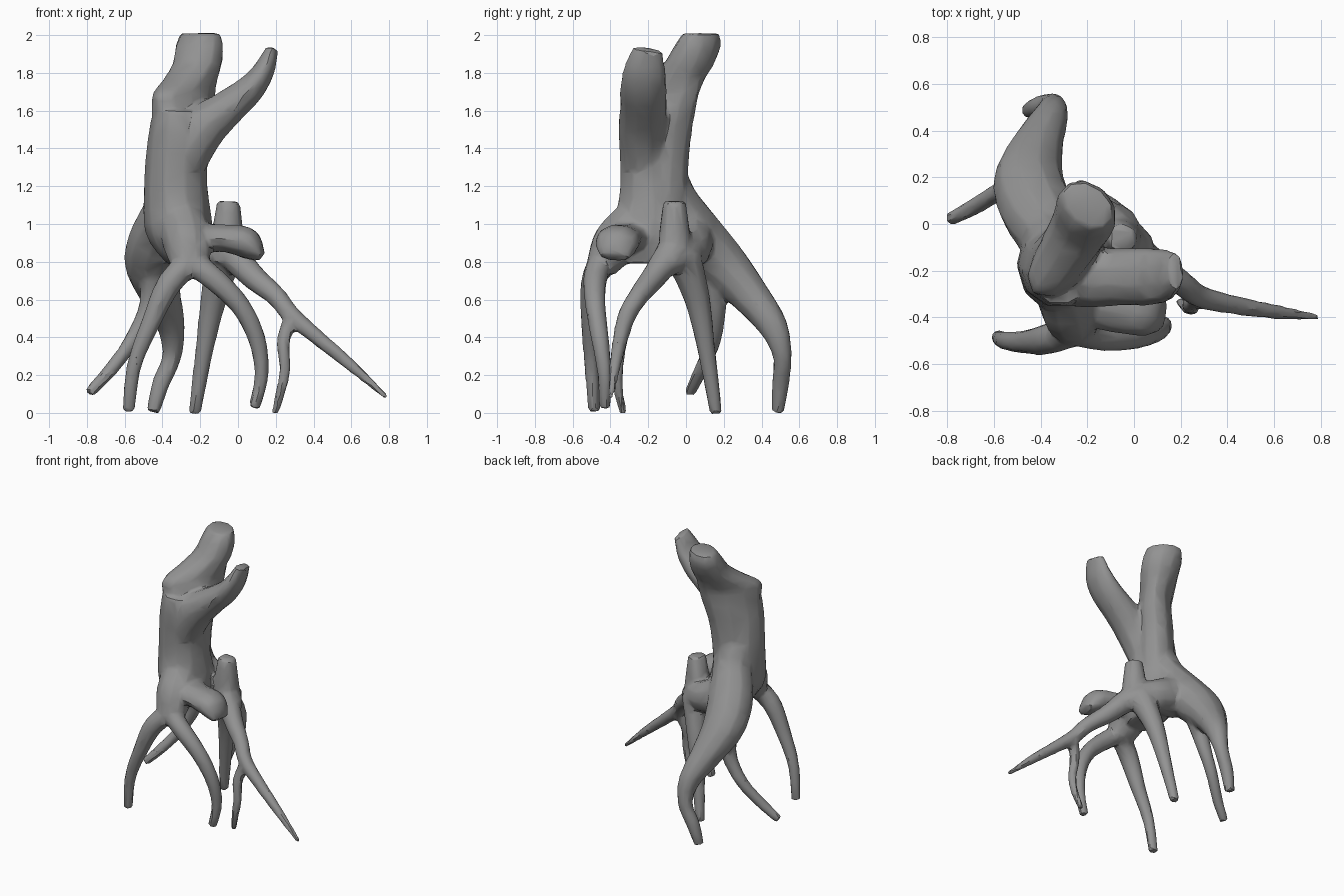
import bpy, bmesh, math
from mathutils import Vector

cube = bpy.data.objects.get("Cube")
if cube:
    bpy.data.objects.remove(cube, do_unlink=True)

wood = bpy.data.materials.new("weathered_grey_wood")
wood.use_nodes = True
GREY = (0.29, 0.29, 0.29, 1)
wood.diffuse_color = GREY
wood.node_tree.nodes["Principled BSDF"].inputs["Base Color"].default_value = GREY

bm = bmesh.new()
SIDES = 10


def spline(a, b, c, d, t):
    """Smooth curve through b and c, applied to each number of a station."""
    return [0.5 * (2 * q + (r - p) * t + (2 * p - 5 * q + 4 * r - s) * t * t
                   + (3 * q - p - 3 * r + s) * t ** 3) for p, q, r, s in zip(a, b, c, d)]


def limb(stations, wide=(1, 0, 0), level=False, steps=4):
    """Loft a closed limb; a station is x, y, z, half width, optional half depth.
    Rings stand across the path, or lie flat when level is set."""
    st = [s if len(s) == 5 else (*s, s[3]) for s in stations]
    st = [st[0]] + st + [st[-1]]
    path = [spline(*st[i:i + 4], k / steps) for i in range(len(st) - 3) for k in range(steps)]
    path.append(st[-1])
    rings = []
    for i, s in enumerate(path):
        ahead, behind = path[min(i + 1, len(path) - 1)], path[max(i - 1, 0)]
        along = Vector((0, 0, 1)) if level else (Vector(ahead[:3]) - Vector(behind[:3])).normalized()
        u = Vector(wide)
        u = (u - along * u.dot(along)).normalized()
        v = along.cross(u)
        ring = []
        for k in range(SIDES):
            a = math.tau * k / SIDES
            ring.append(bm.verts.new(Vector(s[:3]) + u * s[3] * math.cos(a) + v * s[4] * math.sin(a)))
        rings.append(ring)
    for lo, hi in zip(rings, rings[1:]):
        for k in range(SIDES):
            n = (k + 1) % SIDES
            bm.faces.new((lo[k], lo[n], hi[n], hi[k]))
    bm.faces.new(rings[0][::-1])
    bm.faces.new(rings[-1])


# Trunk
limb([(-.27, -.2, .79, .11, .15), (-.31, -.17, .95, .18, .22), (-.33, -.18, 1.2, .17, .175),
      (-.32, -.2, 1.45, .16, .16), (-.32, -.21, 1.6, .13, .14)], level=True)
# Rear broken trunk, a flattened blade rising from a low front lip
limb([(-.32, -.14, 1.1, .16, .14), (-.32, -.145, 1.28, .175, .13), (-.31, -.14, 1.45, .19, .13),
      (-.29, -.13, 1.6, .215, .125), (-.285, -.115, 1.69, .225, .115), (-.25, -.05, 1.77, .17, .125),
      (-.215, .015, 1.85, .135, .135), (-.205, .06, 1.94, .115, .14), (-.2, .08, 2.01, .085, .12)],
     wide=(.63, .77, 0), level=True)
# Front branch, wide from front to back
limb([(-.31, -.22, 1.3, .12, .13), (-.2, -.23, 1.49, .13, .13), (-.06, -.225, 1.61, .125, .1),
      (.06, -.225, 1.71, .125, .08), (.135, -.22, 1.81, .115, .06), (.18, -.2, 1.925, .08, .035)],
     wide=(0, 1, 0))
# Rear root
limb([(-.33, -.12, 1.25, .13), (-.35, -.06, 1.1, .14), (-.42, .07, .92, .16, .15),
      (-.45, .2, .78, .15, .135), (-.41, .34, .62, .11, .105), (-.355, .46, .46, .075, .08),
      (-.35, .51, .3, .052), (-.41, .5, .15, .047), (-.45, .485, .005, .035)])
# Thin rear root
limb([(-.44, .13, .8, .09), (-.47, .16, .57, .055), (-.57, .14, .37, .042),
      (-.69, .07, .21, .037), (-.79, .02, .105, .03)], wide=(0, 1, 0))
# Front buttress and its two roots
limb([(-.3, -.25, 1.02, .13), (-.27, -.37, .9, .13), (-.25, -.45, .77, .1, .085)])
limb([(-.22, -.44, .82, .07), (-.36, -.49, .69, .068), (-.46, -.505, .48, .052),
      (-.55, -.5, .25, .04), (-.58, -.485, .005, .033)], wide=(0, 1, 0))
limb([(-.28, -.44, .82, .07), (-.14, -.48, .72, .065), (.01, -.48, .57, .055),
      (.1, -.455, .39, .048), (.125, -.43, .2, .038), (.085, -.43, .025, .032)], wide=(0, 1, 0))
# Side stub with a slanting broken end
limb([(-.28, -.28, .92, .13, .1), (-.1, -.34, .925, .12, .075), (.02, -.36, .91, .12, .085),
      (.07, -.37, .875, .11, .075), (.12, -.38, .825, .08, .03)], wide=(0, 1, 0))
# Side buttress and upright stump
limb([(-.35, 0, .93, .15), (-.18, .02, .87, .115), (-.05, -.05, .84, .09), (.03, -.11, .78, .075)],
     wide=(0, 1, 0))
limb([(-.06, -.05, .8, .1), (-.055, -.06, .95, .085), (-.05, -.06, 1.12, .062)])
# Long side root and its offshoot
limb([(-.05, -.07, .86, .085), (.08, -.17, .72, .068), (.2, -.25, .62, .055), (.28, -.31, .52, .05),
      (.42, -.345, .4, .042), (.6, -.375, .25, .032), (.79, -.4, .08, .015)], wide=(0, 1, 0))
limb([(.29, -.31, .52, .042), (.24, -.345, .38, .036), (.25, -.36, .24, .03),
      (.23, -.36, .13, .027), (.195, -.33, -.005, .02)])
# Inner root
limb([(-.07, -.02, .84, .1), (-.13, .06, .6, .07), (-.18, .11, .32, .048),
      (-.23, .16, -.005, .034)])

bmesh.ops.recalc_face_normals(bm, faces=bm.faces)
mesh = bpy.data.meshes.new("stump_with_roots")
bm.to_mesh(mesh)
bm.free()
stump = bpy.data.objects.new("stump_with_roots", mesh)
bpy.context.collection.objects.link(stump)
mesh.materials.append(wood)

# Fuse the limbs into one skin, soften the joints, then coarsen it to worn facets
fuse = stump.modifiers.new("fuse", 'REMESH')
fuse.mode = 'VOXEL'
fuse.voxel_size = 0.014
soften = stump.modifiers.new("soften", 'SMOOTH')
soften.factor = 0.5
soften.iterations = 5
facet = stump.modifiers.new("facet", 'DECIMATE')
facet.ratio = 0.08

bpy.context.view_layer.objects.active = stump
stump.select_set(True)
for name in ("fuse", "soften", "facet"):
    bpy.ops.object.modifier_apply(modifier=name)
bpy.ops.object.shade_smooth_by_angle(angle=math.radians(30))
